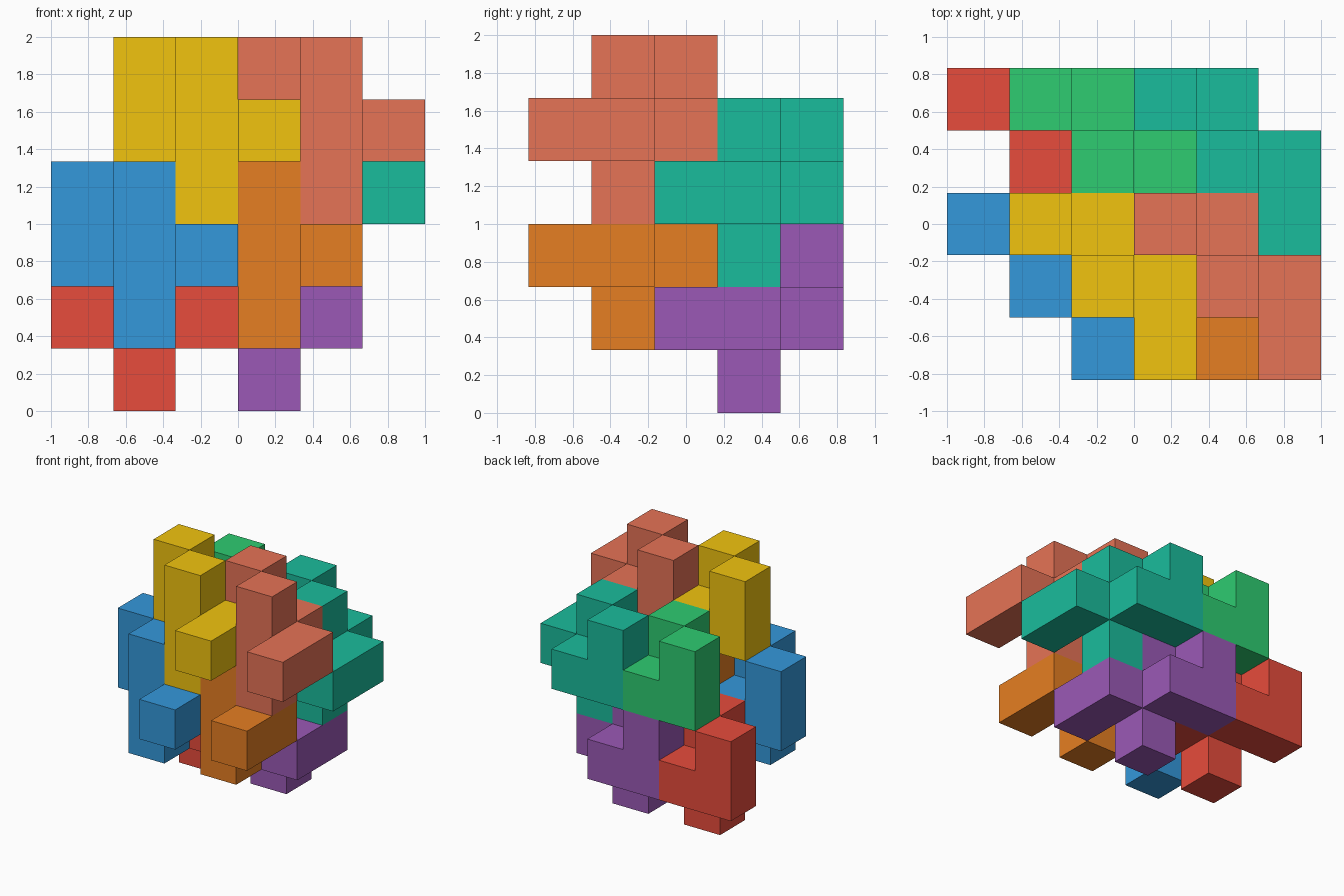
import bpy, bmesh
from mathutils import Vector

if "Cube" in bpy.data.objects:
    bpy.data.objects.remove(bpy.data.objects["Cube"])

U = 1 / 3  # cube size

# One eight-cube piece, as cells around its centre cube
PIECE = [(0, 0, 0), (0, 0, 1), (0, 0, -1), (1, 0, 0), (1, -1, 0),
         (0, 1, 0), (-1, 1, 0), (-1, 1, 1)]

# Lattice steps that make the pieces interlock
STEP_X, STEP_Y, STEP_Z = Vector((2, 0, 0)), Vector((0, 2, -1)), Vector((1, 0, 2))
START = Vector((1, 1, 2))

# Name and sRGB colour, ordered by (z, y, x) lattice step
PIECES = [("blue", (52, 152, 219)), ("orange", (230, 126, 34)),
          ("red", (231, 76, 60)), ("purple", (155, 89, 182)),
          ("yellow", (241, 196, 15)), ("salmon", (230, 115, 86)),
          ("green", (46, 204, 113)), ("teal", (26, 188, 156))]


def linear(c):
    c /= 255
    return c / 12.92 if c <= 0.04045 else ((c + 0.055) / 1.055) ** 2.4


def piece_mesh(name):
    """Outer skin of the piece: a square wherever a cell has no neighbour."""
    bm = bmesh.new()
    for cell in PIECE:
        for axis in range(3):
            for sign in (-1, 1):
                n = [0, 0, 0]
                n[axis] = sign
                if tuple(c + d for c, d in zip(cell, n)) in PIECE:
                    continue
                n = Vector(n)
                u = Vector((0, 0, 0))
                u[(axis + 1) % 3] = 1
                v = n.cross(u)
                mid = Vector(cell) + n / 2
                bm.faces.new([bm.verts.new((mid + (a * u + b * v) / 2) * U)
                              for a, b in ((-1, -1), (1, -1), (1, 1), (-1, 1))])
    bmesh.ops.remove_doubles(bm, verts=bm.verts[:], dist=1e-4)
    # Merge coplanar squares into flat faces
    bmesh.ops.dissolve_limit(bm, angle_limit=0.01, verts=bm.verts[:], edges=bm.edges[:])
    mesh = bpy.data.meshes.new(name)
    bm.to_mesh(mesh)
    bm.free()
    return mesh


# Place the eight interlocking pieces in a 2 x 2 x 2 lattice
for i, (colour, rgb) in enumerate(PIECES):
    name = colour + "_piece"
    centre = START + (i & 1) * STEP_X + (i >> 1 & 1) * STEP_Y + (i >> 2) * STEP_Z
    obj = bpy.data.objects.new(name, piece_mesh(name))
    obj.location = (centre + Vector((-2.5, -2, 0.5))) * U
    bpy.context.collection.objects.link(obj)
    mat = bpy.data.materials.new(colour)
    mat.diffuse_color = (*(linear(c) for c in rgb), 1)
    mat.use_nodes = True
    mat.node_tree.nodes["Principled BSDF"].inputs["Base Color"].default_value = mat.diffuse_color
    obj.data.materials.append(mat)
